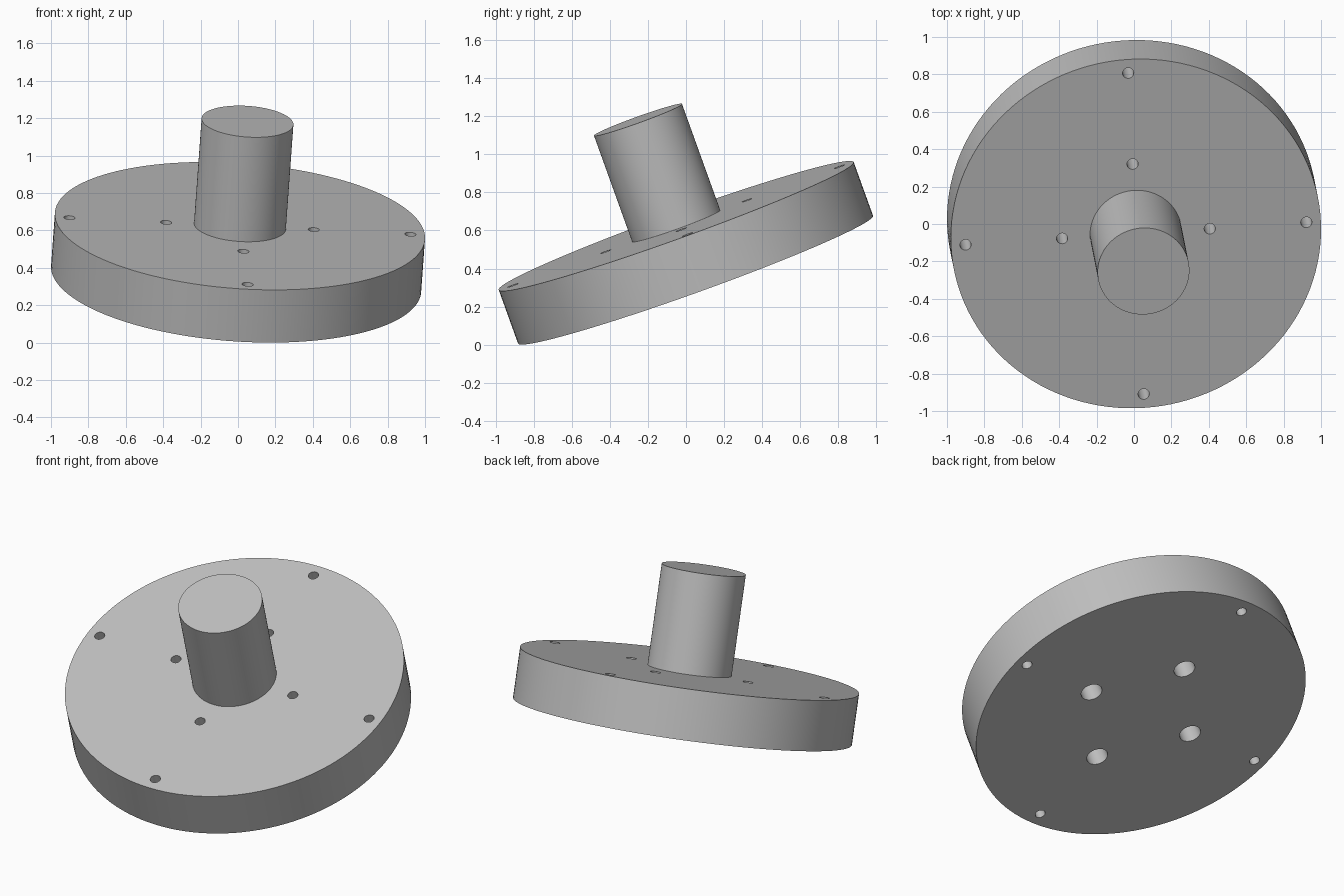
import bpy
import bmesh
from math import cos, sin, pi, radians
from mathutils import Matrix, Vector

default = bpy.data.objects.get("Cube")
if default:
    bpy.data.objects.remove(default, do_unlink=True)

# Main sizes
DISC_R, DISC_T = 0.992, 0.30
SHAFT_R, SHAFT_L = 0.246, 0.595
HOLE_R, BORE_R, BORE_DEPTH = 0.03, 0.063, 0.11
OUTER_RING, INNER_RING = 0.914, 0.396

# Tilted frame, with its origin at the centre of the disc underside
axis = Vector((0.068, -0.338, 0.9386)).normalized()
side = Vector((0.91, 0.06, -0.044))
side = (side - axis * side.dot(axis)).normalized()
FRAME = Matrix.Translation((-0.01, 0.05, 0.342)) @ Matrix(
    (side, axis.cross(side), axis)).transposed().to_4x4()

steel = bpy.data.materials.new("grey metal")
steel.use_nodes = True
steel.diffuse_color = (0.52, 0.52, 0.52, 1)
steel.node_tree.nodes["Principled BSDF"].inputs["Base Color"].default_value = steel.diffuse_color


def cylinders(name, radius, z0, z1, centres, segments):
    """One object holding an upright cylinder at each centre of the frame."""
    bm = bmesh.new()
    for x, y in centres:
        bmesh.ops.create_cone(
            bm, cap_ends=True, segments=segments, radius1=radius, radius2=radius,
            depth=z1 - z0, matrix=Matrix.Translation((x, y, (z0 + z1) / 2)))
    mesh = bpy.data.meshes.new(name)
    bm.to_mesh(mesh)
    bm.free()
    mesh.materials.append(steel)
    obj = bpy.data.objects.new(name, mesh)
    bpy.context.collection.objects.link(obj)
    obj.matrix_world = FRAME
    return obj


def ring(radius):
    return [(radius * cos(i * pi / 2), radius * sin(i * pi / 2)) for i in range(4)]


def select(obj):
    bpy.ops.object.select_all(action="DESELECT")
    obj.select_set(True)
    bpy.context.view_layer.objects.active = obj


def cut(target, cutter):
    cutter.hide_render = True
    bpy.context.view_layer.update()
    mod = target.modifiers.new(cutter.name, "BOOLEAN")
    mod.operation = "DIFFERENCE"
    mod.solver = "EXACT"
    mod.object = cutter
    select(target)
    bpy.ops.object.modifier_apply(modifier=mod.name)
    bpy.data.objects.remove(cutter, do_unlink=True)


# Disc with through holes, the inner four counterbored from below
disc = cylinders("flange_disc", DISC_R, 0, DISC_T, [(0, 0)], 128)
cut(disc, cylinders("bolt_hole_cutter", HOLE_R, -0.1, DISC_T + 0.1,
                    ring(OUTER_RING) + ring(INNER_RING), 32))
cut(disc, cylinders("counterbore_cutter", BORE_R, -0.1, BORE_DEPTH, ring(INNER_RING), 32))

# Solid shaft standing on the disc
shaft = cylinders("shaft", SHAFT_R, DISC_T, DISC_T + SHAFT_L, [(0, 0)], 96)

for part in (disc, shaft):
    select(part)
    bpy.ops.object.shade_smooth_by_angle(angle=radians(30))
